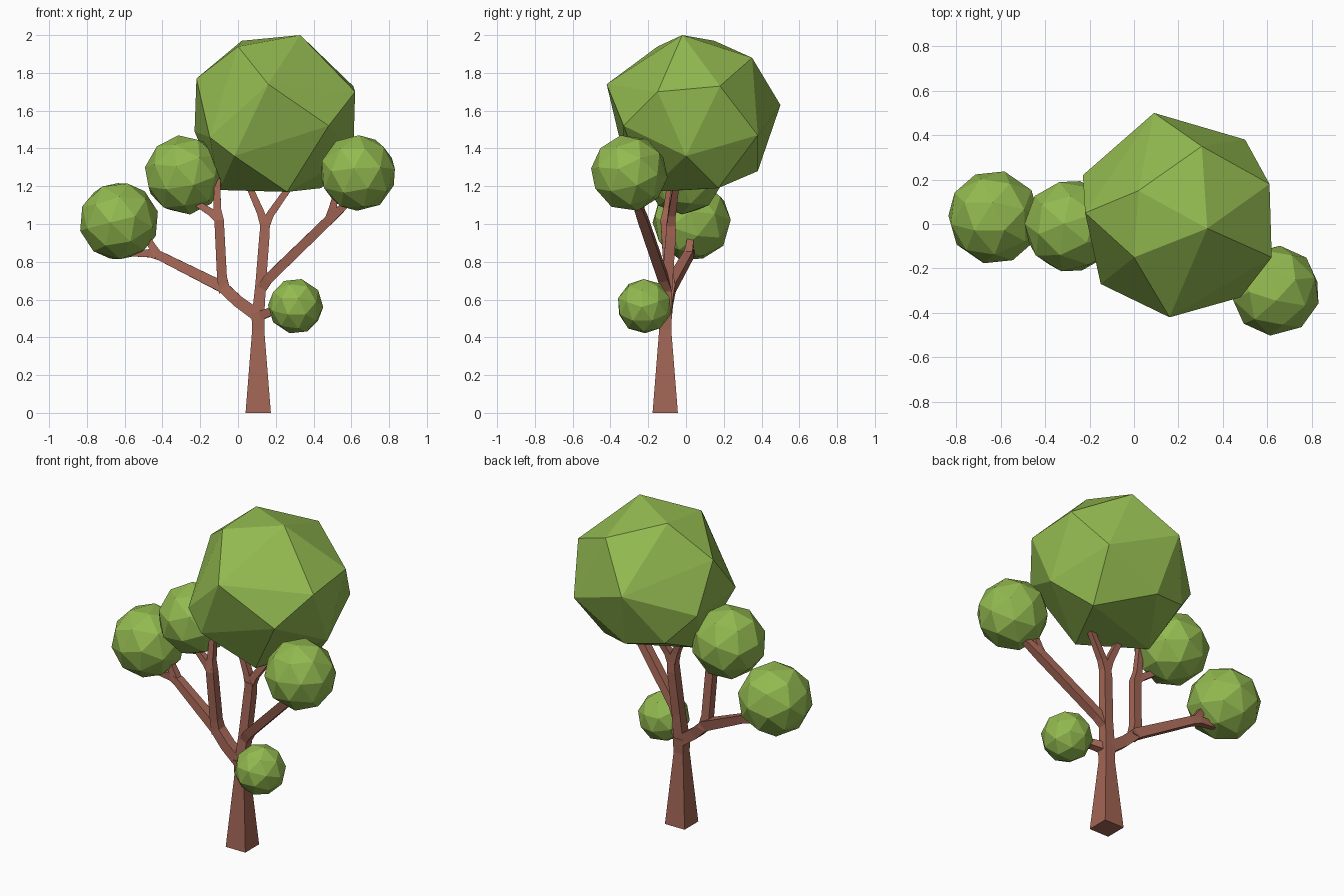
import bpy, bmesh
from mathutils import Vector, Euler

if "Cube" in bpy.data.objects:
    bpy.data.objects.remove(bpy.data.objects["Cube"])


def material(name, col):
    m = bpy.data.materials.new(name)
    m.diffuse_color = (*col, 1)
    m.use_nodes = True
    m.node_tree.nodes["Principled BSDF"].inputs["Base Color"].default_value = m.diffuse_color
    return m


BARK = material("bark", (0.36, 0.13, 0.09))
LEAF = material("leaf", (0.29, 0.49, 0.08))


def finish(bm, name, mat):
    bmesh.ops.recalc_face_normals(bm, faces=bm.faces)
    me = bpy.data.meshes.new(name)
    bm.to_mesh(me)
    bm.free()
    me.materials.append(mat)
    ob = bpy.data.objects.new(name, me)
    bpy.context.collection.objects.link(ob)


def limb(name, path):
    """Square-section tapered limb through (x, y, z, half_width) points."""
    bm = bmesh.new()
    pts = [Vector(p[:3]) for p in path]
    rings = []
    for i, p in enumerate(pts):
        a = (p - pts[i - 1]).normalized() if i else Vector()
        b = (pts[i + 1] - p).normalized() if i + 1 < len(pts) else Vector()
        d = (a + b).normalized()
        u = Vector((0, 1, 0)).cross(d).normalized()
        v = d.cross(u)
        r = path[i][3]
        rings.append([bm.verts.new(p + (u * s + v * t) * r)
                      for s, t in ((-1, -1), (1, -1), (1, 1), (-1, 1))])
    for lo, hi in zip(rings, rings[1:]):
        for k in range(4):
            j = (k + 1) % 4
            bm.faces.new((lo[k], lo[j], hi[j], hi[k]))
    bm.faces.new(rings[0])
    bm.faces.new(rings[-1])
    finish(bm, name, BARK)


def hull(name, points):
    """Faceted leaf clump as the convex hull of points."""
    bm = bmesh.new()
    for p in points:
        bm.verts.new(p)
    bmesh.ops.convex_hull(bm, input=bm.verts[:])
    loose = [v for v in bm.verts if not v.link_faces]
    bmesh.ops.delete(bm, geom=loose, context='VERTS')
    finish(bm, name, LEAF)


def small_clump(name, centre, r, rot):
    """Ball with 32 corners: icosahedron corners plus its face centres."""
    bm = bmesh.new()
    bmesh.ops.create_icosphere(bm, subdivisions=1, radius=1)
    dirs = [v.co.normalized() for v in bm.verts]
    dirs += [f.calc_center_median().normalized() for f in bm.faces]
    bm.free()
    m = Euler(rot).to_matrix()
    hull(name, [Vector(centre) + m @ d * r for d in dirs])


# Trunk and branches
limb("trunk", [(.107, -.11, 0, .067), (.107, -.11, .44, .032), (.107, -.11, .53, .036)])
limb("centre_branch", [(.105, -.11, .50, .033), (.12, -.10, .68, .028),
                       (.14, -.08, .94, .027), (.145, -.08, 1.01, .024)])
limb("centre_twig_left", [(.145, -.08, .98, .024), (.12, -.075, 1.06, .02), (.05, -.06, 1.22, .016)])
limb("centre_twig_right", [(.14, -.08, .98, .024), (.17, -.075, 1.05, .02), (.29, -.05, 1.22, .016)])
limb("right_branch", [(.12, -.10, .65, .026), (.16, -.12, .71, .026),
                      (.49, -.23, 1.03, .025), (.60, -.27, 1.13, .017)])
limb("right_twig", [(.48, -.23, 1.02, .022), (.50, -.24, 1.08, .02), (.52, -.25, 1.16, .015)])
limb("left_branch", [(.11, -.11, .51, .033), (.0, -.10, .59, .031), (-.08, -.085, .665, .03),
                     (-.41, .01, .83, .024), (-.46, .02, .845, .022), (-.57, .03, .845, .016)])
limb("left_twig", [(-.42, .01, .83, .023), (-.46, .02, .89, .019), (-.50, .03, .96, .015)])
limb("upright_branch", [(-.07, -.085, .64, .03), (-.085, -.09, .72, .026),
                        (-.10, -.11, 1.02, .025), (-.11, -.10, 1.08, .02), (-.11, -.08, 1.24, .016)])
limb("upright_twig", [(-.10, -.11, 1.02, .022), (-.14, -.10, 1.06, .02), (-.22, -.08, 1.11, .016)])
limb("low_twig", [(.107, -.11, .51, .026), (.17, -.15, .535, .022), (.28, -.21, .56, .016)])

# Big irregular crown
hull("big_crown", [
    (.33, -.02, 2.0), (.02, .15, 1.97), (0, -.15, 1.94), (.16, -.42, 1.74), (.305, .35, 1.88),
    (.62, -.15, 1.70), (.61, .18, 1.73), (.09, .50, 1.63), (.50, .38, 1.47), (-.22, .05, 1.77),
    (-.23, .22, 1.49), (-.15, -.27, 1.46), (.48, -.33, 1.52), (-.02, -.33, 1.36), (.61, 0, 1.36),
    (.26, -.20, 1.17), (-.10, .01, 1.18), (.44, .17, 1.19), (.15, .38, 1.28), (-.08, .32, 1.32)])

# Small round leaf clumps
for nm, c, r, rot in (
        ("left_clump", (-.63, .03, 1.015), .212, (.3, .2, .1)),
        ("upper_left_clump", (-.285, -.01, 1.26), .212, (.5, .1, .6)),
        ("right_clump", (.635, -.30, 1.27), .205, (.2, .5, .9)),
        ("low_clump", (.305, -.22, .565), .147, (.7, .4, .2))):
    small_clump(nm, c, r, rot)
